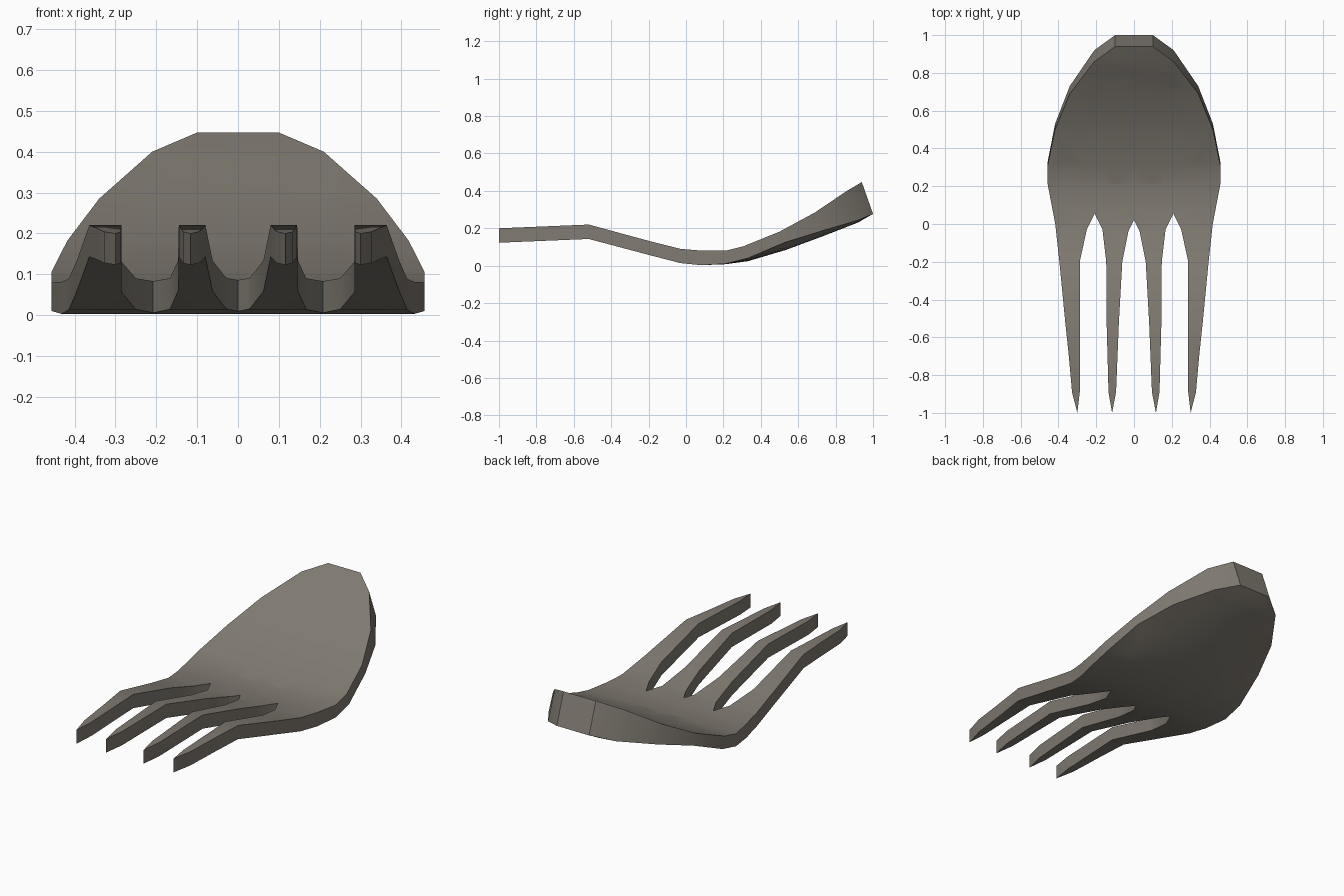
import bpy, bmesh

if "Cube" in bpy.data.objects:
    bpy.data.objects.remove(bpy.data.objects["Cube"])

# Right half of the flat outline, from the middle notch round to the back
half = [(0, 0.02), (0.03, -0.04), (0.062, -0.2), (0.08, -0.52), (0.095, -0.89),
        (0.116, -1.0), (0.135, -0.89), (0.145, -0.52), (0.147, -0.2), (0.167, -0.03),
        (0.208, 0.055), (0.25, -0.03), (0.285, -0.19), (0.285, -0.52), (0.287, -0.89),
        (0.30, -1.0), (0.328, -0.89), (0.345, -0.7), (0.364, -0.52), (0.395, -0.2),
        (0.417, 0.0), (0.457, 0.21), (0.457, 0.31), (0.418, 0.50), (0.34, 0.69),
        (0.21, 0.86), (0.10, 0.94)]
outline = half + [(-x, y) for x, y in reversed(half[1:])]

# Stations along the length: y, top z, bottom z, backward shift of underside, belly drop
stations = [(-1.0, 0.20, 0.123, 0, 0), (-0.52, 0.22, 0.143, 0, 0),
            (-0.2, 0.133, 0.058, 0, 0), (-0.03, 0.09, 0.014, 0, 0),
            (0.08, 0.081, 0.003, 0, 0), (0.21, 0.08, 0.01, 0, 0.002),
            (0.31, 0.105, 0.04, 0.02, 0.016), (0.50, 0.182, 0.125, 0.03, 0.042),
            (0.69, 0.285, 0.187, 0.04, 0.03), (0.86, 0.40, 0.243, 0.06, 0.012),
            (0.94, 0.447, 0.277, 0.06, 0.0)]


def profile(y):
    for a, b in zip(stations, stations[1:]):
        if y <= b[0] + 1e-5:
            t = max(0.0, (y - a[0]) / (b[0] - a[0]))
            return [p + (q - p) * t for p, q in zip(a[1:], b[1:])]
    return stations[-1][1:]


def half_width(y):
    """Bowl half width at y."""
    side = half[20:]
    for (x0, y0), (x1, y1) in zip(side, side[1:]):
        if y <= y1 + 1e-5:
            return x0 + (x1 - x0) * (y - y0) / (y1 - y0)
    return side[-1][0]


def cut(bm, faces, co, no):
    geom = set(faces)
    for f in faces:
        geom.update(f.verts)
        geom.update(f.edges)
    bmesh.ops.bisect_plane(bm, geom=list(geom), dist=1e-5, plane_co=co, plane_no=no)


# Flat plate, cut across at each station and along the bowl
bm = bmesh.new()
face = bm.faces.new([bm.verts.new((x, y, 0)) for x, y in outline])
face.normal_update()
bmesh.ops.triangulate(bm, faces=[face])
for s in stations[1:-1]:
    cut(bm, bm.faces[:], (0, s[0], 0), (0, 1, 0))
for x in (-0.34, -0.21, -0.1, 0, 0.1, 0.21, 0.34):
    bowl = [f for f in bm.faces if f.calc_center_median().y > 0.21]
    cut(bm, bowl, (x, 0, 0), (1, 0, 0))
bm.normal_update()
bmesh.ops.triangulate(bm, faces=bm.faces[:])
bmesh.ops.recalc_face_normals(bm, faces=bm.faces[:])
bm.normal_update()
if sum(f.normal.z for f in bm.faces) < 0:
    bmesh.ops.reverse_faces(bm, faces=bm.faces[:])

# Curved upper skin, underside and rim
flat = [v.co.copy() for v in bm.verts]
bm.verts.index_update()
tris = [[v.index for v in f.verts] for f in bm.faces]
rim = []
for e in bm.edges:
    if e.is_boundary:
        loop = e.link_loops[0]
        rim.append((loop.vert.index, loop.link_loop_next.vert.index))
bm.free()

n = len(flat)
top, bottom = [], []
for c in flat:
    zt, zb, dy, drop = profile(c.y)
    if drop > 0:
        drop *= max(0.0, 1 - (c.x / half_width(c.y)) ** 2)
    top.append((c.x, c.y, zt))
    bottom.append((c.x, c.y + dy, zb - drop))
faces = tris + [[i + n for i in reversed(t)] for t in tris]
faces += [(b, a, a + n, b + n) for a, b in rim]

mesh = bpy.data.meshes.new("fork_head")
mesh.from_pydata(top + bottom, [], faces)
mesh.validate()
fork = bpy.data.objects.new("fork_head", mesh)
bpy.context.collection.objects.link(fork)

# Dull metal colour
metal = bpy.data.materials.new("warm grey metal")
metal.diffuse_color = (0.215, 0.195, 0.165, 1)
metal.use_nodes = True
metal.node_tree.nodes["Principled BSDF"].inputs["Base Color"].default_value = metal.diffuse_color
mesh.materials.append(metal)

bpy.context.view_layer.objects.active = fork
fork.select_set(True)
bpy.ops.object.shade_smooth_by_angle(angle=0.5)
